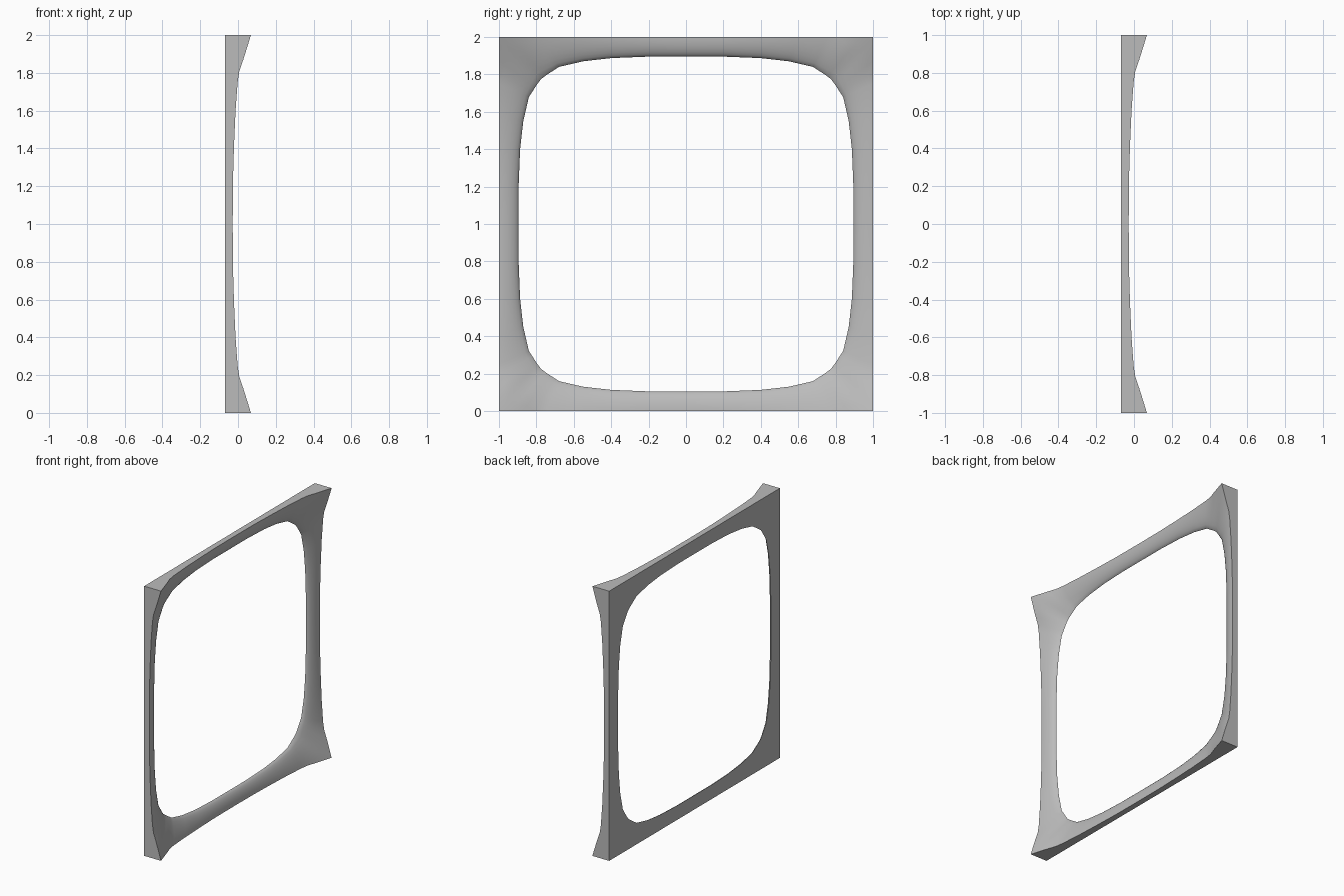
import bpy, bmesh, math
from mathutils import Vector

cube = bpy.data.objects.get("Cube")
if cube:
    bpy.data.objects.remove(cube)

BACK = -0.07
MID_DEPTH = 0.042

# One eighth of the frame, from mid-side to corner:
# (outer position, outer depth, hole position, hole distance)
EIGHTH = [
    (0.0, 0.042, 0.0, 0.895),
    (0.22, 0.043, 0.2, 0.895),
    (0.42, 0.049, 0.4, 0.887),
    (0.6, 0.057, 0.55, 0.87),
    (0.75, 0.068, 0.68, 0.84),
    (0.81, 0.077, 0.705, 0.823),
    (0.87, 0.098, 0.73, 0.807),
    (0.94, 0.12, 0.755, 0.79),
    (1.0, 0.138, 0.775, 0.775),
]
STEPS = [0, 0.15, 0.3, 0.45, 0.6, 0.75, 0.88, 0.96, 1]


def rotate(p, turns):
    for _ in range(turns):
        p = (p[1], -p[0])
    return Vector(p)


# Whole outline: mirror the eighth into a side, then turn it four times
side = [(-s, d, -h, r) for s, d, h, r in EIGHTH[::-1]] + EIGHTH[1:-1]
outline = [(rotate((s, 1), k), d, rotate((h, r), k))
           for k in range(4) for s, d, h, r in side]

bm = bmesh.new()


def section(outer, depth, hole):
    """Cross-section: flat back, then a curved front sinking to the hole rim."""
    verts = [bm.verts.new((BACK, outer.x, outer.y + 1))]
    for t in STEPS:
        p = outer.lerp(hole, t)
        rise = MID_DEPTH * (1 - t * t) ** 0.6 + (depth - MID_DEPTH) * (1 - t) ** 1.3
        verts.append(bm.verts.new((BACK + rise, p.x, p.y + 1)))
    return verts


rings = [section(*o) for o in outline]
for i, ring in enumerate(rings):
    nxt = rings[(i + 1) % len(rings)]
    for j in range(len(ring)):
        k = (j + 1) % len(ring)
        bm.faces.new((ring[j], ring[k], nxt[k], nxt[j]))
bmesh.ops.recalc_face_normals(bm, faces=bm.faces)

mesh = bpy.data.meshes.new("panel_frame")
bm.to_mesh(mesh)
bm.free()
frame = bpy.data.objects.new("panel_frame", mesh)
bpy.context.collection.objects.link(frame)

# Plain grey
grey = bpy.data.materials.new("plain_grey")
grey.use_nodes = True
colour = (0.5, 0.5, 0.5, 1)
grey.diffuse_color = colour
grey.node_tree.nodes["Principled BSDF"].inputs["Base Color"].default_value = colour
mesh.materials.append(grey)

# Smooth front, crisp outer edges
bpy.ops.object.select_all(action='DESELECT')
frame.select_set(True)
bpy.context.view_layer.objects.active = frame
bpy.ops.object.shade_smooth_by_angle(angle=math.radians(35))
